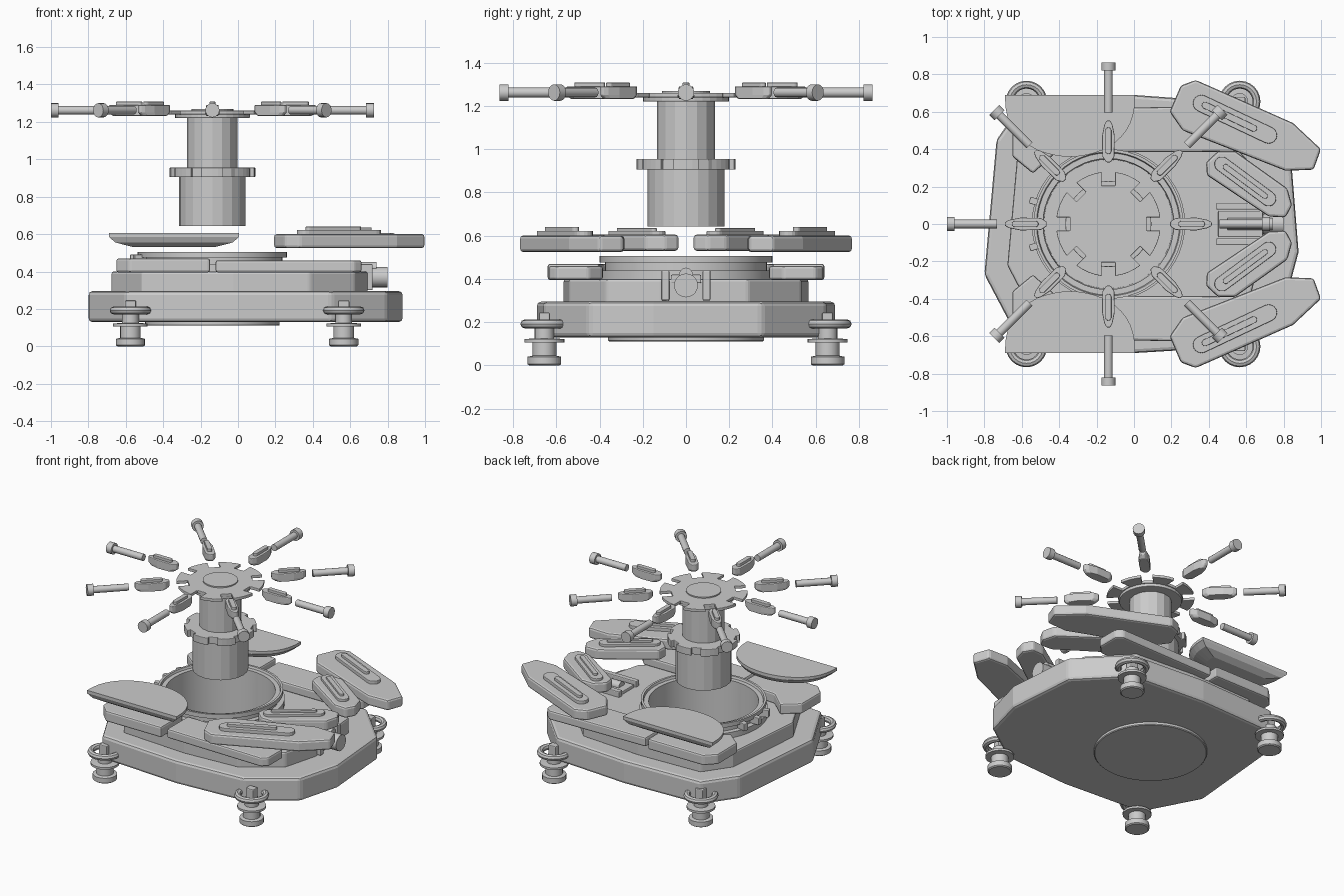
import bpy, bmesh, math
from mathutils import Matrix

if "Cube" in bpy.data.objects:
    bpy.data.objects.remove(bpy.data.objects["Cube"])

CX = -0.137  # axis of the rotor and the well


def finish(name, bm, bevel=0.0, smooth=False):
    bmesh.ops.recalc_face_normals(bm, faces=bm.faces)
    me = bpy.data.meshes.new(name)
    bm.to_mesh(me)
    bm.free()
    ob = bpy.data.objects.new(name, me)
    bpy.context.collection.objects.link(ob)
    if bevel:
        m = ob.modifiers.new("bevel", 'BEVEL')
        m.width, m.segments, m.limit_method = bevel, 2, 'ANGLE'
    if smooth:
        bpy.ops.object.select_all(action='DESELECT')
        ob.select_set(True)
        bpy.context.view_layer.objects.active = ob
        bpy.ops.object.shade_smooth_by_angle(angle=math.radians(35))
    return ob


def loft(name, loops, bevel=0.0):
    """Closed solid through a list of (outline, z)."""
    bm = bmesh.new()
    rings = [[bm.verts.new((x, y, z)) for x, y in pts] for pts, z in loops]
    n = len(rings[0])
    for a, b in zip(rings, rings[1:]):
        for i in range(n):
            bm.faces.new((a[i], a[(i + 1) % n], b[(i + 1) % n], b[i]))
    bm.faces.new(rings[0])
    bm.faces.new(rings[-1])
    return finish(name, bm, bevel)


def prism(name, pts, z0, z1, bevel=0.0):
    return loft(name, [(pts, z0), (pts, z1)], bevel)


def circle(r, n, cx=CX, cy=0.0):
    return [(cx + r * math.cos(2 * math.pi * i / n), cy + r * math.sin(2 * math.pi * i / n)) for i in range(n)]


def lathe(name, profile, cx, cy, n=32, closed=True, smooth=True):
    bm = bmesh.new()
    rings = [[bm.verts.new((x, y, z)) for x, y in circle(r, n, cx, cy)] for r, z in profile]
    pairs = list(zip(rings, rings[1:])) + ([(rings[-1], rings[0])] if closed else [])
    for a, b in pairs:
        for i in range(n):
            bm.faces.new((a[i], a[(i + 1) % n], b[(i + 1) % n], b[i]))
    if not closed:
        bm.faces.new(rings[0])
        bm.faces.new(rings[-1])
    return finish(name, bm, 0, smooth)


def flip(pts, s):
    return [(x, y * s) for x, y in pts]


def rect(x0, x1, y0, y1):
    return [(x0, y0), (x1, y0), (x1, y1), (x0, y1)]


def capsule(a, b, r, n=8):
    """Slot-shaped outline from a to b."""
    t = math.atan2(b[1] - a[1], b[0] - a[0])
    out = []
    for c, off in ((b, -math.pi / 2), (a, math.pi / 2)):
        out += [(c[0] + r * math.cos(t + off + math.pi * i / n), c[1] + r * math.sin(t + off + math.pi * i / n))
                for i in range(n + 1)]
    return out


def rod(name, r, x0, x1, z, n=12):
    bm = bmesh.new()
    mat = Matrix.Translation(((x0 + x1) / 2, 0, z)) @ Matrix.Rotation(math.pi / 2, 4, 'Y')
    bmesh.ops.create_cone(bm, cap_ends=True, segments=n, radius1=r, radius2=r, depth=x1 - x0, matrix=mat)
    return finish(name, bm, 0, True)


def around(ob, angle):
    ob.location.x = CX
    ob.rotation_euler.z = angle


def gear(r, r_in, half, n, phase=0.0):
    """Disc outline with n square notches."""
    out = []
    for k in range(n):
        t = 2 * math.pi * k / n + phase
        d = math.asin(half / r)
        for u, v in ((math.sqrt(r * r - half * half), -half), (r_in, -half), (r_in, half),
                     (math.sqrt(r * r - half * half), half)):
            out.append((CX + u * math.cos(t) - v * math.sin(t), u * math.sin(t) + v * math.cos(t)))
        span = 2 * math.pi / n - 2 * d
        for i in range(1, 4):
            a = t + d + span * i / 4
            out.append((CX + r * math.cos(a), r * math.sin(a)))
    return out


# Two-tier base with a round well
outline = [(0.84, 0.35), (0.88, -0.15), (0.80, -0.45), (0.5, -0.66), (0, -0.69), (-0.6, -0.65),
           (-0.80, -0.27), (-0.735, 0.45), (-0.58, 0.67), (0, 0.69), (0.55, 0.65)]
base = prism("lower_base", outline, 0.13, 0.295, 0.02)
tier = prism("upper_base", [(x * 0.815 - 0.025, y * 0.82) for x, y in outline], 0.285, 0.40, 0.012)
cutter = prism("well_cutter", circle(0.358, 48), 0.05, 0.6)
cutter.hide_render = True
cutter.hide_set(True)
for ob in (base, tier):
    m = ob.modifiers.new("well", 'BOOLEAN')
    m.operation, m.object, m.solver = 'DIFFERENCE', cutter, 'EXACT'
lathe("well_cup", [(0.355, 0.11), (0.36, 0.115), (0.36, 0.40), (0.41, 0.40), (0.41, 0.44), (0.375, 0.44),
                   (0.375, 0.475), (0.40, 0.475), (0.40, 0.505), (0.385, 0.505), (0.38, 0.49), (0.35, 0.49),
                   (0.345, 0.14)], CX, 0, 48, closed=False)
# Clips on the well rim
for deg in (163, 180, 197):
    around(prism("rim_clip", rect(-0.44, -0.36, -0.018, 0.018), 0.44, 0.49, 0.004), math.radians(deg - 180))

# Hinge at the right end
for y in (-0.095, 0.095):
    prism("hinge_rail", rect(0.44, 0.72, y - 0.018, y + 0.018), 0.30, 0.44, 0.006)
prism("hinge_plate", rect(0.45, 0.69, -0.07, 0.07), 0.38, 0.42, 0.006)
rod("hinge_shaft", 0.032, 0.50, 0.74, 0.42)
rod("hinge_knob", 0.055, 0.66, 0.80, 0.37, 20)

outer = [(0.25, 0.74), (0.33, 0.77), (0.85, 0.54), (1.0, 0.40), (0.96, 0.29), (0.81, 0.285), (0.26, 0.50), (0.19, 0.60)]
inner = [(0.45, 0.39), (0.385, 0.33), (0.39, 0.26), (0.72, 0.04), (0.81, 0.035), (0.845, 0.10), (0.82, 0.19), (0.54, 0.39)]
for s in (-1, 1):
    # Deck plates
    prism("deck_plate_long", flip([(-0.12, 0.385), (0.60, 0.385), (0.66, 0.45), (0.66, 0.60), (0.62, 0.635), (-0.12, 0.62)], s),
          0.395, 0.46, 0.012)
    prism("deck_plate_short", flip([(-0.65, 0.36), (-0.54, 0.27), (-0.42, 0.38), (-0.15, 0.40), (-0.15, 0.64),
                                    (-0.58, 0.64), (-0.65, 0.57)], s), 0.395, 0.47, 0.012)
    # Floating wings with raised slots
    prism("outer_wing", flip(outer, s), 0.525, 0.60, 0.014)
    prism("outer_wing_slot", flip(capsule((0.36, 0.645), (0.72, 0.475), 0.045), s), 0.595, 0.622, 0.004)
    prism("outer_wing_bar", flip(capsule((0.38, 0.635), (0.64, 0.512), 0.018), s), 0.61, 0.64, 0.003)
    prism("inner_wing", flip(inner, s), 0.53, 0.605, 0.014)
    prism("inner_wing_slot", flip(capsule((0.47, 0.32), (0.72, 0.135), 0.04), s), 0.60, 0.622, 0.004)
    prism("inner_wing_bar", flip(capsule((0.49, 0.305), (0.70, 0.15), 0.015), s), 0.61, 0.635, 0.003)
    # Half-round shell panels
    shell = [(-0.342 + 0.348 * math.cos(t), 0.69 - 0.33 * math.sin(t) ** 0.8)
             for t in (math.pi * i / 24 for i in range(24))] + [(-0.69, 0.69)]
    low = [(-0.342 + (x + 0.342) * 0.62, 0.55 + (y - 0.55) * 0.62) for x, y in shell]
    mid = [(-0.342 + (x + 0.342) * 0.9, 0.55 + (y - 0.55) * 0.9) for x, y in shell]
    loft("shell_panel", [(flip(low, s), 0.53), (flip(mid, s), 0.555), (flip(shell, s), 0.585), (flip(shell, s), 0.605)])
    # Feet
    for x in (-0.575, 0.565):
        y = 0.655 * s
        lathe("foot", [(0.07, 0), (0.078, 0.006), (0.078, 0.04), (0.055, 0.045), (0.055, 0.105), (0.092, 0.107),
                       (0.092, 0.122), (0.045, 0.125), (0.045, 0.17)], x, y, 20, closed=False)
        prism("foot_post", rect(x - 0.03, x + 0.03, y - 0.025, y + 0.025), 0.12, 0.245, 0.006)
        lathe("foot_ring", [(0.09 + 0.021 * math.cos(i * math.pi / 4), 0.192 + 0.021 * math.sin(i * math.pi / 4))
                            for i in range(8)], x, y, 24)

# Rotor column
prism("rotor_lower", circle(0.178, 20), 0.642, 0.91)
prism("rotor_collar", gear(0.23, 0.205, 0.03, 8, math.pi / 8), 0.905, 0.955, 0.004)
prism("rotor_upper", circle(0.135, 16), 0.95, 1.225)
prism("rotor_flange", circle(0.2, 32), 1.22, 1.245, 0.005)
prism("rotor_gear", gear(0.28, 0.205, 0.036, 8), 1.24, 1.26, 0.003)
prism("rotor_cap", circle(0.112, 32), 1.255, 1.268)

# Eight fingers with slots and pins
for k in range(8):
    a = k * math.pi / 4
    finger = [(0.33, 0.012), (0.36, 0.032), (0.47, 0.034), (0.53, 0.022), (0.553, 0.01)]
    finger += [(x, -y) for x, y in reversed(finger)]
    small = [(0.45 + (x - 0.45) * 0.8, y) for x, y in finger]
    around(loft("finger", [(small, 1.232), (finger, 1.25), (finger, 1.29)], 0.005), a)
    around(prism("finger_slot", capsule((0.39, 0), (0.50, 0), 0.016), 1.285, 1.308, 0.003), a)
    around(rod("pin_shaft", 0.023, 0.595, 0.83, 1.262), a)
    around(rod("pin_head", 0.038, 0.822, 0.863, 1.262, 16), a)
